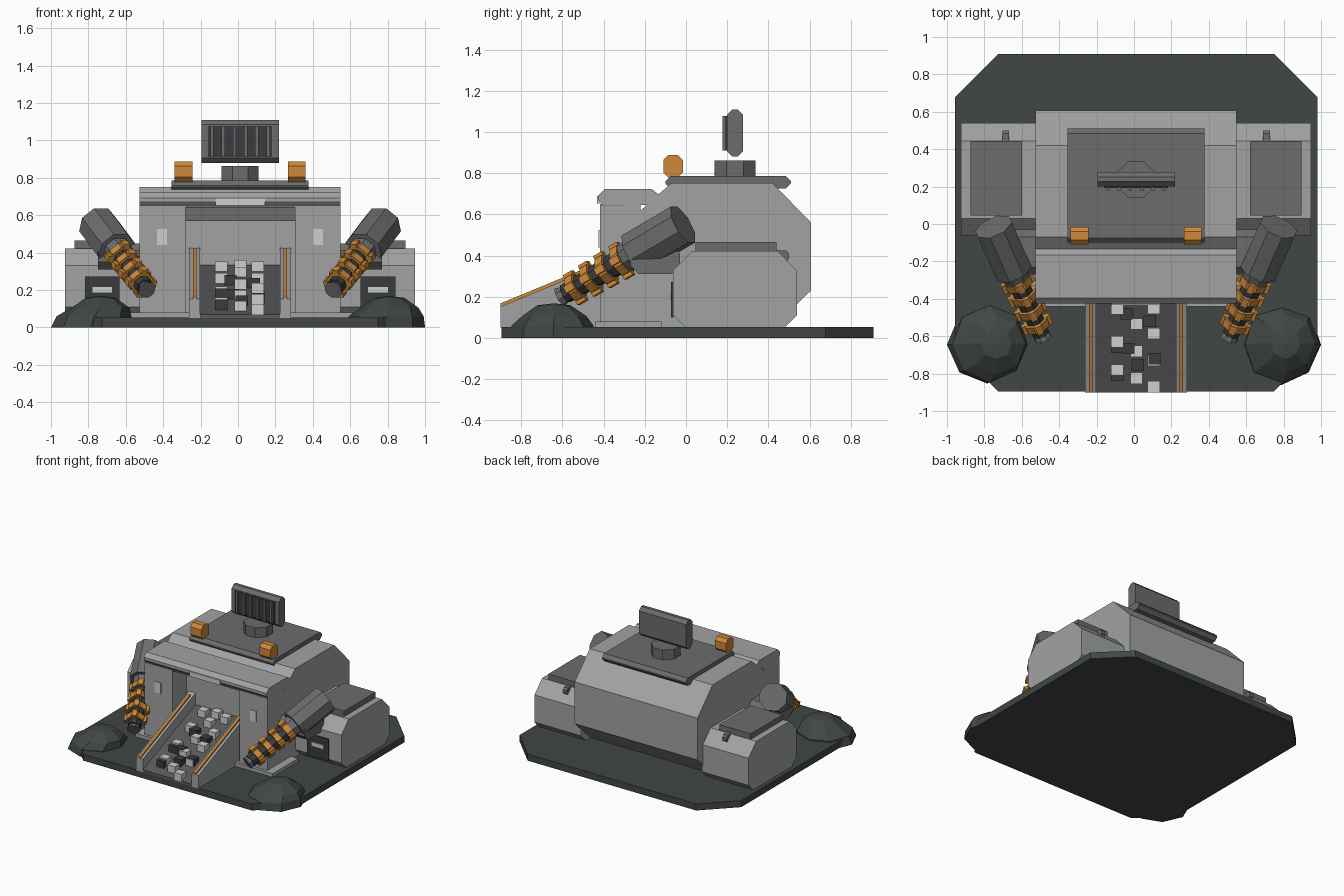
import bpy, bmesh, math, random
from mathutils import Vector, Matrix

if "Cube" in bpy.data.objects:
    bpy.data.objects.remove(bpy.data.objects["Cube"])

random.seed(4)
CX = 0.011  # symmetry plane of the building


def mat(name, r, g, b):
    m = bpy.data.materials.new(name)
    m.diffuse_color = (r, g, b, 1)
    m.use_nodes = True
    m.node_tree.nodes["Principled BSDF"].inputs["Base Color"].default_value = m.diffuse_color
    return m


LIGHT = mat("light_grey", 0.36, 0.365, 0.37)
MID = mat("mid_grey", 0.145, 0.15, 0.155)
DARK = mat("dark_green_grey", 0.052, 0.063, 0.06)
BELT = mat("belt_grey", 0.1, 0.1, 0.105)
ORANGE = mat("orange", 0.62, 0.25, 0.04)
PALE = mat("pale_grey", 0.62, 0.62, 0.62)
BLACK = mat("charcoal", 0.04, 0.043, 0.045)


def finish(name, bm, m):
    bmesh.ops.recalc_face_normals(bm, faces=bm.faces)
    me = bpy.data.meshes.new(name)
    bm.to_mesh(me)
    bm.free()
    me.materials.append(m)
    ob = bpy.data.objects.new(name, me)
    bpy.context.collection.objects.link(ob)
    return ob


def prism(name, pts, a, b, m, axis="x"):
    """Extrude a profile: (y, z) along x, or (x, y) along z."""
    bm = bmesh.new()
    f = (lambda p, t: (t, p[0], p[1])) if axis == "x" else (lambda p, t: (p[0], p[1], t))
    lo = [bm.verts.new(f(p, a)) for p in pts]
    hi = [bm.verts.new(f(p, b)) for p in pts]
    bm.faces.new(lo)
    bm.faces.new(hi)
    for i in range(len(pts)):
        j = (i + 1) % len(pts)
        bm.faces.new((lo[i], lo[j], hi[j], hi[i]))
    return finish(name, bm, m)


def chamfered(a0, a1, b0, b1, c):
    return [(a0 + c, b0), (a1 - c, b0), (a1, b0 + c), (a1, b1 - c),
            (a1 - c, b1), (a0 + c, b1), (a0, b1 - c), (a0, b0 + c)]


def box(name, x0, x1, y0, y1, z0, z1, m):
    return prism(name, [(y0, z0), (y1, z0), (y1, z1), (y0, z1)], x0, x1, m)


def cbox(name, x0, x1, y0, y1, z0, z1, c, m):
    return prism(name, chamfered(y0, y1, z0, z1, c), x0, x1, m)


def span(s, a, b):
    """Mirrored x range."""
    return sorted((CX + s * a, CX + s * b))


def cone(name, p0, p1, r0, r1, m, n=8, lugs=0):
    p0, p1 = Vector(p0), Vector(p1)
    d = p1 - p0
    M = Matrix.Translation((p0 + p1) / 2) @ d.to_track_quat("Z", "Y").to_matrix().to_4x4()
    bm = bmesh.new()
    bmesh.ops.create_cone(bm, cap_ends=True, segments=n, radius1=r0, radius2=r1, depth=d.length,
                          matrix=M @ Matrix.Rotation(math.pi / n, 4, "Z"))
    for i in range(lugs):
        R = Matrix.Rotation(2 * math.pi * i / lugs, 4, "Z")
        bmesh.ops.create_cube(bm, size=1, matrix=M @ R @ Matrix.Translation((r0, 0, 0))
                              @ Matrix.Diagonal((0.025, 0.035, d.length * 1.15, 1)))
    return finish(name, bm, m)


# base plate
prism("base_plate", chamfered(-0.958, 0.98, -0.895, 0.91, 0.232), 0, 0.052, DARK, "z")

# main hall
prism("main_hall", [(0.42, 0.05), (0.607, 0.23), (0.607, 0.56), (0.42, 0.752), (-0.07, 0.752),
                    (-0.13, 0.7), (-0.24, 0.6), (-0.24, 0.05)], CX - 0.537, CX + 0.537, LIGHT)
prism("header", [(-0.405, 0.645), (-0.425, 0.67), (-0.425, 0.692), (-0.395, 0.722), (-0.165, 0.722),
                 (-0.125, 0.69), (-0.125, 0.645)], CX - 0.537, CX + 0.537, LIGHT)
box("header_strip", CX - 0.537, CX + 0.537, -0.412, -0.3, 0.642, 0.655, MID)
box("header_light", -0.12, 0.145, -0.433, -0.42, 0.652, 0.69, PALE)
box("door_lintel", CX - 0.293, CX + 0.293, -0.28, -0.23, 0.57, 0.645, MID)
box("front_step", CX - 0.6, CX + 0.6, -0.44, -0.12, 0.05, 0.08, LIGHT)

# roof
cbox("roof_plate", CX - 0.367, CX + 0.367, -0.1, 0.51, 0.725, 0.785, 0.025, MID)
cone("dish_pedestal", (CX, 0.238, 0.78), (CX, 0.238, 0.862), 0.108, 0.108, MID)
cbox("antenna_panel", CX - 0.207, CX + 0.207, 0.2, 0.277, 0.88, 1.11, 0.026, MID)
box("antenna_grille", CX - 0.172, CX + 0.172, 0.192, 0.202, 0.91, 1.078, BLACK)
for i in range(6):
    x = CX - 0.15 + i * 0.06
    box("antenna_rib", x - 0.009, x + 0.009, 0.178, 0.195, 0.91, 1.078, MID)

for s, side in ((-1, "left"), (1, "right")):
    # front pillars
    box(side + "_pillar", *span(s, 0.293, 0.537), -0.417, -0.22, 0.05, 0.65, LIGHT)
    box(side + "_pillar_light", *span(s, 0.39, 0.443), -0.424, -0.41, 0.44, 0.525, PALE)
    # roof beacons
    cbox(side + "_beacon", *span(s, 0.255, 0.35), -0.11, -0.015, 0.778, 0.888, 0.025, ORANGE)
    # side pods
    prism(side + "_pod", [(-0.0, 0.05), (0.48, 0.05), (0.54, 0.11), (0.54, 0.325), (0.445, 0.422),
                          (0.03, 0.422), (-0.062, 0.33), (-0.062, 0.11)], *span(s, 0.53, 0.936), LIGHT)
    box(side + "_pod_panel", *span(s, 0.61, 0.885), 0.045, 0.44, 0.415, 0.466, MID)
    cbox(side + "_pod_latch", *span(s, 0.68, 0.715), 0.4, 0.5, 0.37, 0.425, 0.015, MID)
    box(side + "_pod_vent", *span(s, 0.645, 0.83), -0.072, -0.06, 0.1, 0.272, BLACK)
    box(side + "_vent_label", *span(s, 0.685, 0.79), -0.078, -0.07, 0.187, 0.217, PALE)
    # ramp rails
    prism(side + "_ramp_rail", [(-0.9, 0.05), (-0.9, 0.152), (-0.24, 0.425), (-0.24, 0.05)],
          *span(s, 0.213, 0.272), LIGHT)
    prism(side + "_rail_stripe", [(-0.9, 0.15), (-0.9, 0.168), (-0.28, 0.424), (-0.28, 0.405)],
          *span(s, 0.232, 0.252), ORANGE)
    # cannon mount and cannon
    cbox(side + "_cannon_mount", *span(s, 0.52, 0.76), -0.27, -0.03, 0.31, 0.45, 0.04, MID)
    back = Vector((CX + s * 0.762, -0.015, 0.55))
    tip = Vector((CX + s * 0.498, -0.61, 0.2))
    at = lambda t: back.lerp(tip, t)
    cone(side + "_cannon_housing", at(0.0), at(0.4), 0.107, 0.107, MID)
    cone(side + "_cannon_collar", at(0.4), at(0.48), 0.08, 0.07, MID)
    cone(side + "_cannon_barrel", at(0.45), at(0.96), 0.062, 0.048, BLACK)
    for i in range(4):
        t = 0.47 + i * 0.125
        cone(side + "_barrel_ring", at(t), at(t + 0.06), 0.078 - i * 0.003, 0.076 - i * 0.003,
             ORANGE, 8, 4)
    cone(side + "_cannon_muzzle", at(0.93), at(1.0), 0.03, 0.05, MID)

# ramp belt and the crates on it
bed = lambda y: 0.07 + 0.4 * (y + 0.9)
prism("ramp_belt", [(-0.9, 0.05), (-0.9, bed(-0.9)), (-0.24, bed(-0.24)), (-0.24, 0.05)],
      CX - 0.215, CX + 0.215, BELT)


def crate(name, x, y, m):
    z = bed(y)
    box(name, x - 0.033, x + 0.033, y - 0.03, y + 0.03, z - 0.02, z + 0.042, m)


for x, ys in ((-0.09, (-0.3, -0.455, -0.63, -0.78)), (0.013, (-0.28, -0.37, -0.535, -0.68, -0.825)),
              (0.105, (-0.3, -0.45, -0.585, -0.73, -0.87))):
    for y in ys:
        crate("pale_crate", x, y, PALE)
for x, y in ((0.085, -0.51), (-0.03, -0.655), (0.11, -0.71), (0.02, -0.745), (-0.09, -0.8),
             (-0.04, -0.47), (-0.09, -0.65)):
    crate("dark_crate", x, y - 0.01, BLACK)


# corner rock mounds: stacked rough rings ending in a blunt peak
def mound(name, cx, cy, px, py):
    bm = bmesh.new()
    n, rings = 8, []
    for r, z, k in ((0.215, 0.0, 0), (0.2, 0.06, 0.3), (0.155, 0.105, 1), (0.08, 0.158, 1)):
        ring = []
        for i in range(n):
            a = 2 * math.pi * i / n
            q = r * (1 if i % 4 == 0 else random.uniform(0.96, 1.06))
            ring.append(bm.verts.new((cx + (px - cx) * k + q * math.cos(a),
                                      cy + (py - cy) * k + q * math.sin(a), z)))
        rings.append(ring)
    for a, b in zip(rings, rings[1:]):
        for i in range(n):
            j = (i + 1) % n
            bm.faces.new((a[i], a[j], b[j], b[i]))
    top = bm.verts.new((px, py, 0.168))
    for i in range(n):
        bm.faces.new((rings[-1][i], rings[-1][(i + 1) % n], top))
    bm.faces.new(rings[0])
    return finish(name, bm, DARK)


mound("left_rock_mound", -0.785, -0.645, -0.735, -0.64)
mound("right_rock_mound", 0.785, -0.645, 0.81, -0.64)
